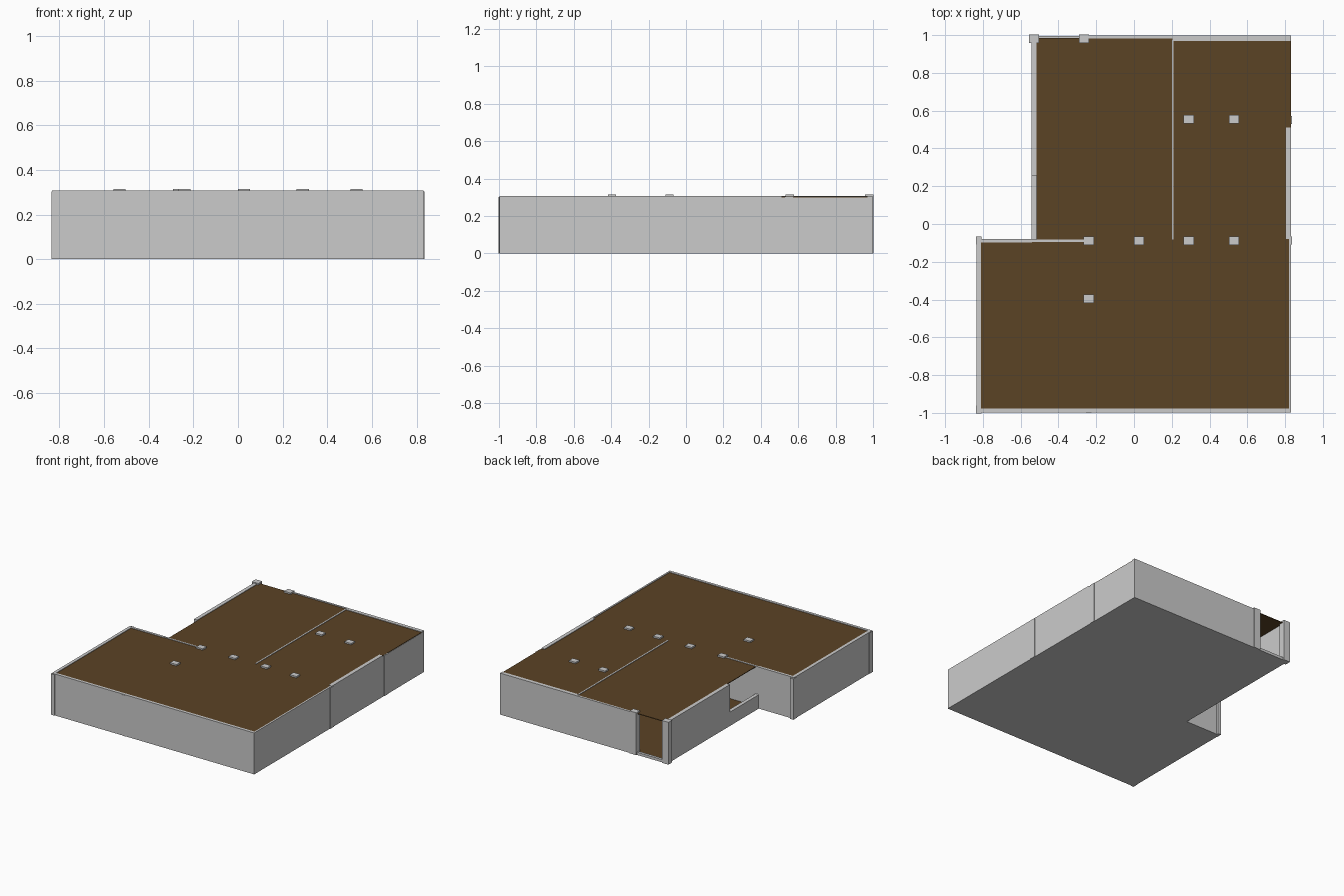
import bpy, bmesh

if "Cube" in bpy.data.objects:
    bpy.data.objects.remove(bpy.data.objects["Cube"])

brown = bpy.data.materials.new("brown_floor")
brown.diffuse_color = (0.105, 0.056, 0.018, 1)
brown.use_nodes = True
brown.node_tree.nodes["Principled BSDF"].inputs["Base Color"].default_value = brown.diffuse_color


def box(name, x0, x1, y0, y1, z0, z1):
    bm = bmesh.new()
    bmesh.ops.create_cube(bm, size=1)
    for v in bm.verts:
        v.co = ((x0 + x1) / 2 + v.co.x * (x1 - x0),
                (y0 + y1) / 2 + v.co.y * (y1 - y0),
                (z0 + z1) / 2 + v.co.z * (z1 - z0))
    return finish(name, bm)


def slab(name, outline, z0, z1, mat=None):
    bm = bmesh.new()
    face = bm.faces.new([bm.verts.new((x, y, z0)) for x, y in outline])
    top = bmesh.ops.extrude_face_region(bm, geom=[face])["geom"]
    verts = [g for g in top if isinstance(g, bmesh.types.BMVert)]
    bmesh.ops.translate(bm, verts=verts, vec=(0, 0, z1 - z0))
    bmesh.ops.recalc_face_normals(bm, faces=bm.faces)
    return finish(name, bm, mat)


def finish(name, bm, mat=None):
    me = bpy.data.meshes.new(name)
    bm.to_mesh(me)
    bm.free()
    ob = bpy.data.objects.new(name, me)
    bpy.context.collection.objects.link(ob)
    if mat:
        me.materials.append(mat)
    return ob


WALL, COL, BASE = 0.308, 0.315, 0.005

# Base slab and the brown floor and ceiling
slab("base_slab", [(-.833, -.998), (.832, -.998), (.832, .995), (-.54, .995),
                   (-.54, -.082), (-.833, -.082)], 0, BASE)
inner = [(-.812, -.98), (.822, -.98), (.822, -.085), (.83, -.085), (.83, .985),
         (-.515, .985), (-.515, -.092), (-.812, -.092)]
slab("floor", inner, BASE, 0.010, brown)
slab("ceiling", inner, 0.299, 0.304, brown)

# Outer walls
walls = {
    "front_wall": (-.833, .832, -.998, -.978),
    "left_front_wall": (-.833, -.81, -.998, -.08),
    "notch_wall": (-.833, -.54, -.098, -.08),
    "notch_inner_wall": (-.54, -.24, -.094, -.083),
    "left_back_wall": (-.542, -.515, .257, .995),
    "back_wall_left": (-.265, .205, .983, .997),
    "back_wall_right": (.205, .832, .97, .997),
    "right_front_wall": (.82, .832, -.998, -.08),
    "right_middle_wall": (.805, .832, -.08, .51),
    "partition_wall": (.2, .21, -.083, .975),
}
for name, (x0, x1, y0, y1) in walls.items():
    box(name, x0, x1, y0, y1, 0, WALL)
box("right_back_wall", .82, .832, .51, .97, 0, 0.3)

# Low parapet below the side opening, and doorway sill
box("side_opening_parapet", -.542, -.515, -.085, .257, 0, 0.103)
box("doorway_sill", -.51, -.28, .975, .995, 0, 0.02)

# Free columns rise just above the walls
free = [(-.53, .98), (-.265, .98), (.29, .555), (.53, .555), (-.24, -.088),
        (.027, -.088), (.29, -.088), (.53, -.088), (-.24, -.395)]
for i, (x, y) in enumerate(free):
    box(f"column_{i}", x - .027, x + .027, y - .022, y + .022, 0, COL)

# Columns set into the walls stop below the wall tops
for i, (x, y) in enumerate([(-.822, -.088), (-.822, -.981), (-.24, -.979),
                            (.822, -.088), (.822, .55)]):
    box(f"wall_column_{i}", x - .014, x + .014, y - .021, y + .021, 0, 0.303)
